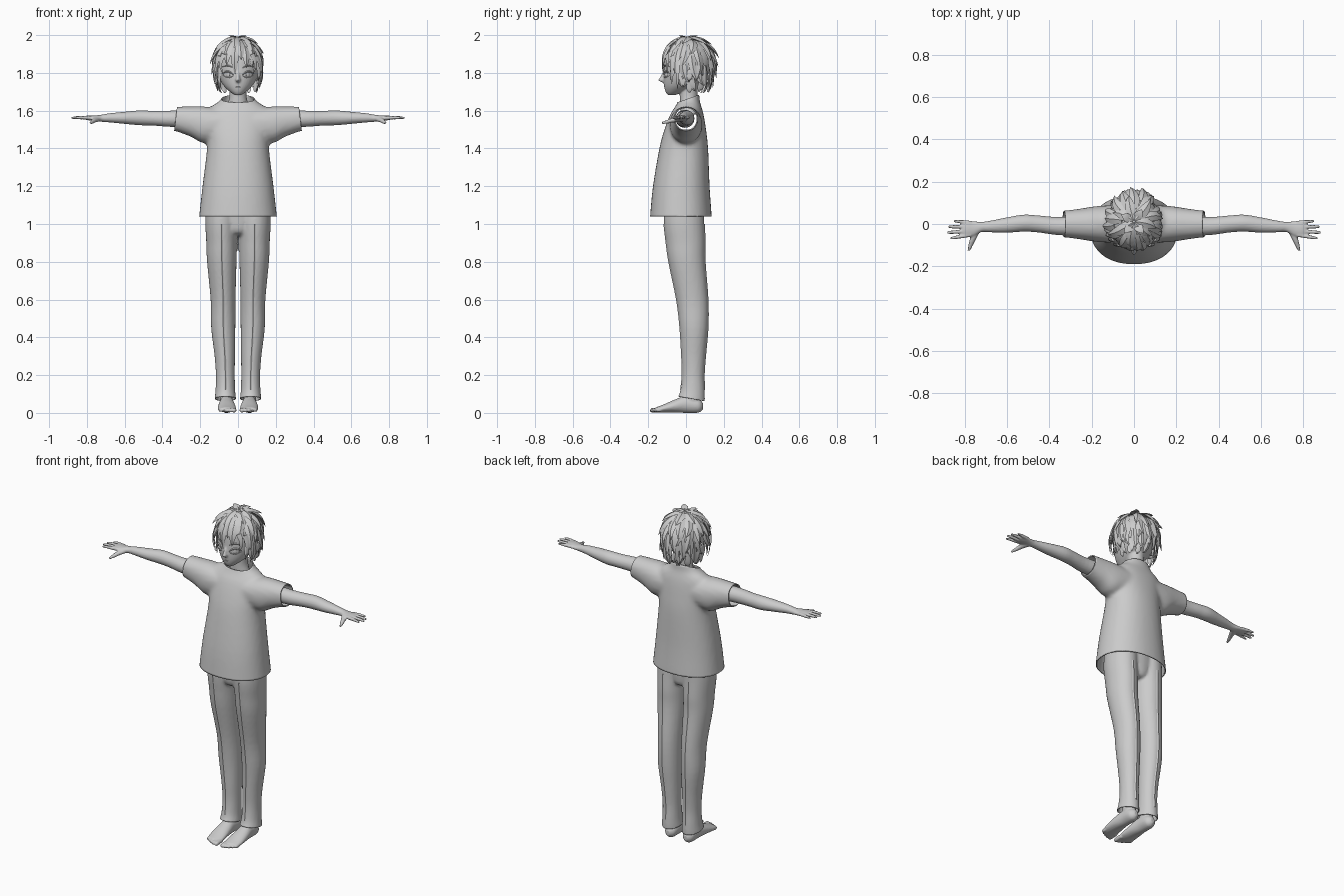
import bpy, bmesh, math, random
from math import sin, cos, pi, radians
from mathutils import Vector

random.seed(4)
cube = bpy.data.objects.get("Cube")
if cube:
    bpy.data.objects.remove(cube)

grey = bpy.data.materials.new("plain_grey")
grey.use_nodes = True
GREY = (0.6, 0.6, 0.6, 1)
grey.diffuse_color = GREY
grey.node_tree.nodes["Principled BSDF"].inputs["Base Color"].default_value = GREY


def smooth_rings(rings, steps=4):
    """Catmull-Rom interpolation through the given sections."""
    out = []
    for i in range(len(rings) - 1):
        a, b = rings[max(i - 1, 0)], rings[i]
        c, d = rings[i + 1], rings[min(i + 2, len(rings) - 1)]
        for step in range(steps):
            t = step / steps
            out.append([q + t * (r - p) / 2 + t * t * (p - 2.5 * q + 2 * r - s / 2)
                        + t ** 3 * (1.5 * (q - r) + (s - p) / 2)
                        for p, q, r, s in zip(a, b, c, d)])
    return out + [rings[-1]]


def loft(bm, axis, rings, mirror=False, n=28, power=2.0):
    """Closed skin over sections (position, centre 1, centre 2, radius 1, radius 2)."""
    for side in ((1, -1) if mirror else (1,)):
        loops = []
        for t, c1, c2, r1, r2 in smooth_rings(rings):
            loop = []
            for k in range(n):
                ca, sa = cos(2 * pi * k / n), sin(2 * pi * k / n)
                u = c1 + r1 * math.copysign(abs(ca) ** (2 / power), ca)
                v = c2 + r2 * math.copysign(abs(sa) ** (2 / power), sa)
                x, y, z = {"x": (t, u, v), "y": (u, t, v), "z": (u, v, t)}[axis]
                loop.append(bm.verts.new((side * x, y, z)))
            loops.append(loop)
        for a, b in zip(loops, loops[1:]):
            for k in range(n):
                bm.faces.new((a[k], a[k - 1], b[k - 1], b[k]))
        bm.faces.new(loops[0])
        bm.faces.new(loops[-1])


def blade(bm, path, normals, widths, thick=0.3):
    """Tapered strip with a ridge: hair locks, lids, brows and seams."""
    loops = []
    for i, p in enumerate(path):
        along = path[min(i + 1, len(path) - 1)] - path[max(i - 1, 0)]
        side = along.cross(normals[i]).normalized() * widths[i]
        up = normals[i] * widths[i] * thick
        loops.append([bm.verts.new(p + o) for o in (side, up, -side, -up)])
    for a, b in zip(loops, loops[1:]):
        for k in range(4):
            bm.faces.new((a[k], a[k - 1], b[k - 1], b[k]))
    bm.faces.new(loops[0])
    bm.faces.new(loops[-1])


def finish(name, bm, voxel=0, relax=2, cuts=(), wall=0, angle=50):
    """Fuse the lofts to one skin, trim it at open hems and shade it."""
    bmesh.ops.recalc_face_normals(bm, faces=bm.faces)
    me = bpy.data.meshes.new(name)
    bm.to_mesh(me)
    bm.free()
    ob = bpy.data.objects.new(name, me)
    bpy.context.collection.objects.link(ob)
    if voxel:
        fuse = ob.modifiers.new("fuse", "REMESH")
        fuse.mode, fuse.voxel_size = "VOXEL", voxel
        soft = ob.modifiers.new("soft", "SMOOTH")
        soft.iterations = relax
        deps = bpy.context.evaluated_depsgraph_get()
        me = bpy.data.meshes.new_from_object(ob.evaluated_get(deps))
        ob.modifiers.clear()
        ob.data = me
    if cuts:
        bm = bmesh.new()
        bm.from_mesh(me)
        for co, no in cuts:
            bmesh.ops.bisect_plane(bm, geom=bm.verts[:] + bm.edges[:] + bm.faces[:],
                                   plane_co=co, plane_no=no, clear_outer=True)
        bm.to_mesh(me)
        bm.free()
    if wall:
        hem = ob.modifiers.new("cloth_thickness", "SOLIDIFY")
        hem.thickness, hem.offset = wall, -1
    me.materials.clear()
    me.materials.append(grey)
    me.shade_smooth()
    me.set_sharp_from_angle(angle=radians(angle))


# Loose T-shirt with open hem, cuffs and collar
bm = bmesh.new()
loft(bm, "z", [(.98, 0, -.028, .213, .165), (1.04, 0, -.027, .206, .163), (1.2, 0, -.025, .188, .15),
               (1.4, 0, -.012, .164, .129), (1.5, 0, -.004, .168, .11), (1.58, 0, .005, .17, .088),
               (1.62, 0, .012, .145, .07), (1.65, 0, .015, .1, .058), (1.7, 0, .018, .068, .052)],
     n=40, power=2.2)
loft(bm, "x", [(.08, 0, 1.53, .09, .08), (.18, 0, 1.525, .084, .097), (.25, 0, 1.542, .073, .08),
               (.33, 0, 1.556, .063, .065), (.38, 0, 1.56, .06, .06)], mirror=True, power=2.2)
finish("shirt", bm, .012, 4, [((0, 0, 1.04), (0, 0, -1)), ((0, 0, 1.66), (0, -.35, 1)),
                              ((.33, 0, 1.56), (1, 0, .12)), ((-.33, 0, 1.56), (-1, 0, .12))], .006)

# Straight trousers
leg = [(1.1, .086, -.01, .085, .105), (1, .088, -.01, .085, .107), (.9, .087, -.002, .081, .103),
       (.8, .086, .005, .078, .096), (.6, .079, .033, .066, .083), (.45, .078, .042, .064, .074),
       (.3, .07, .04, .054, .063), (.2, .067, .038, .05, .058), (.12, .067, .035, .052, .064),
       (.07, .067, .026, .057, .074), (.03, .067, .022, .057, .076)]
bm = bmesh.new()
loft(bm, "z", leg, mirror=True)
loft(bm, "z", [(.94, 0, 0, .03, .06), (.97, 0, -.008, .1, .09), (1.1, 0, -.01, .15, .1)])
finish("trousers", bm, .009, 2, [((0, 0, .08), (0, -.18, -1)), ((0, 0, 1.08), (0, 0, 1))], .005)

# Pressed creases down the trouser legs
bm = bmesh.new()
for side in (1, -1):
    for face in (1, -1):
        path = [Vector((side * cx, cy + face * (ry - .002), z)) for z, cx, cy, rx, ry in smooth_rings(leg[1:-2])]
        blade(bm, path, [Vector((0, face, 0))] * len(path), [.008] * len(path), .6)
finish("trouser_creases", bm, angle=20)

# Bare feet with toes
bm = bmesh.new()
loft(bm, "y", [(.09, .06, .035, .012, .016), (.065, .06, .038, .034, .037), (0, .06, .045, .038, .045),
               (-.06, .06, .036, .045, .034), (-.12, .058, .023, .048, .021), (-.16, .057, .016, .043, .013)],
     mirror=True)
loft(bm, "z", [(.03, .062, .035, .03, .035), (.09, .062, .032, .034, .045), (.2, .066, .036, .034, .04)], mirror=True)
for i in range(5):
    x, r, tip = .021 + .0185 * i, .0125 - .001 * i, -.19 + .0022 * i * i
    loft(bm, "y", [(-.13, x, .017, r, r), (tip + .012, x, .014, r, r), (tip, x, .012, r / 2, r / 2)], mirror=True, n=12)
finish("feet", bm, .005, 1)

# Arms, hands and fingers
bm = bmesh.new()
loft(bm, "x", [(.2, -.005, 1.557, .05, .048), (.35, -.01, 1.557, .043, .043), (.45, 0, 1.56, .04, .039),
               (.52, .004, 1.562, .04, .039), (.6, -.005, 1.562, .036, .032), (.68, -.012, 1.562, .027, .024),
               (.72, -.014, 1.56, .024, .019), (.755, -.022, 1.56, .035, .015), (.79, -.024, 1.562, .039, .013),
               (.812, -.024, 1.562, .034, .009)], mirror=True)
for y, tip_y, tip in ((-.052, -.068, .868), (-.033, -.041, .884), (-.013, -.013, .878), (.006, .014, .852)):
    loft(bm, "x", [(.77, y, 1.562, .009, .01), (tip - .03, (y + 2 * tip_y) / 3, 1.563, .0085, .0085),
                   (tip, tip_y, 1.561, .005, .005)], mirror=True, n=12)
loft(bm, "y", [(-.02, .74, 1.556, .022, .013), (-.07, .76, 1.549, .015, .012), (-.1, .771, 1.541, .011, .01),
               (-.127, .78, 1.535, .006, .006)], mirror=True, n=14)
finish("arms", bm, .005, 1)

# Head, neck, nose and ears
bm = bmesh.new()
loft(bm, "z", [(1.682, 0, -.078, .016, .018), (1.7, 0, -.06, .043, .048), (1.73, 0, -.036, .074, .08),
               (1.77, 0, -.01, .099, .109), (1.82, 0, 0, .112, .118), (1.88, 0, .008, .114, .12),
               (1.93, 0, .012, .1, .105), (1.97, 0, .012, .055, .06)], n=36)
loft(bm, "z", [(1.58, 0, .02, .075, .05), (1.65, 0, .015, .05, .047), (1.7, 0, .014, .045, .047), (1.77, 0, .015, .05, .05)])
loft(bm, "z", [(1.748, 0, -.115, .005, .008), (1.76, 0, -.122, .013, .025), (1.775, 0, -.118, .011, .02),
               (1.81, 0, -.11, .007, .01)], n=12)
loft(bm, "x", [(.09, .01, 1.785, .016, .025), (.118, .016, 1.79, .02, .032), (.126, .02, 1.792, .012, .022)], mirror=True, n=14)
finish("head", bm, .005, 2)


def face_y(x):
    return -.008 - .112 * math.sqrt(1 - (x / .106) ** 2)


# Lids, brows, irises and mouth
bm = bmesh.new()
for side in (1, -1):
    for base, rise, width in ((1.79, .015, .005), (1.785, -.013, .0025), (1.826, .01, .004)):
        path, normals, widths = [], [], []
        for k in range(9):
            t = k / 8
            x = .024 + .06 * t
            path.append(Vector((side * x, face_y(x) - .002, base + rise * sin(pi * t) + .006 * t)))
            normals.append(Vector((side * x * 8, -1, 0)).normalized())
            widths.append(width * (.3 + .7 * sin(pi * t)))
        blade(bm, path, normals, widths, .8)
    for size in (.013, .006):
        iris = bmesh.ops.create_uvsphere(bm, u_segments=16, v_segments=8, radius=size)["verts"]
        for v in iris:
            x = v.co.x * .8 + .053
            v.co = Vector((side * x, face_y(x) - .001 + v.co.y * .3, v.co.z + 1.79))
path = [Vector((.006 * k, -.116 + .0006 * k * k, 1.726 - .0003 * k * k)) for k in range(-4, 5)]
blade(bm, path, [Vector((0, -1, 0))] * 9, [.0008 * (5 - abs(k)) / 2 for k in range(-4, 5)], .9)
finish("facial_features", bm, angle=30)

# Scalp under the hair
bm = bmesh.new()
bmesh.ops.create_uvsphere(bm, u_segments=32, v_segments=20, radius=.122)
for v in bm.verts:
    v.co = Vector((v.co.x * .97, v.co.y * 1.03 + .012, v.co.z + 1.86))
finish("scalp", bm, cuts=[((0, -.11, 1.9), (0, -.75, -.7))])


def hair_point(az, el, lift):
    drop = .17 if el < 0 else .124
    flat = cos(el * .62) if el < 0 else cos(el)
    return Vector((.12 * flat * cos(az) * lift, .012 + .132 * flat * sin(az) * lift,
                   min(1.862 + drop * sin(el) * (lift if el > 0 else 1), 1.988)))


# Layered spiky locks radiating from the crown
bm = bmesh.new()
rows = ((88, 7, 55, .034), (62, 11, 52, .032), (38, 15, 50, .028), (14, 17, 44, .026),
        (-8, 17, 40, .023), (-26, 15, 38, .02), (-40, 13, 36, .018))
for r, (start, count, span, width) in enumerate(rows):
    for i in range(count):
        az = 2 * pi * (i + r * .5 + random.uniform(-.2, .2)) / count
        from_front = abs((math.degrees(az) + 90 + 180) % 360 - 180)
        if (start < 30 and from_front < 52) or (start < -20 and from_front < 80):
            continue
        reach = span * random.uniform(.85, 1.25)
        flare = random.uniform(.12, .26) if from_front > 50 else random.uniform(.04, .1)
        bend = random.uniform(-.25, .25)
        path, normals, widths = [], [], []
        for k in range(7):
            t = k / 6
            p = hair_point(az + bend * t * t, radians(start - reach * t), 1 + flare * t ** 1.6)
            path.append(p)
            normals.append((p - Vector((0, .012, 1.85))).normalized())
            widths.append(width * (.45 + 1.6 * t - 2.04 * t * t))
        blade(bm, path, normals, widths, .38)
# Long loose strands beside the face and a short crown tuft
for side in (1, -1):
    for x, y, top, low in ((.075, -.1, 1.9, 1.79), (.1, -.075, 1.89, 1.74), (.112, -.045, 1.87, 1.715)):
        path = [Vector((side * (x + .018 * sin(pi * k / 6)), y, top + (low - top) * k / 6)) for k in range(7)]
        blade(bm, path, [Vector((side * x, y, 0)).normalized()] * 7, [.015 * (1.02 - k / 6) ** .7 for k in range(7)])
for az in (1, 2.6, 4, 5.4):
    path = [Vector((.07 * t * cos(az), .01 + .07 * t * sin(az), 1.972 + .026 * sin(pi * t * .6))) for t in (0, .3, .6, .83, 1)]
    blade(bm, path, [Vector((0, 0, 1))] * 5, [.01, .02, .02, .01, .001], .1)
finish("hair", bm, angle=35)
